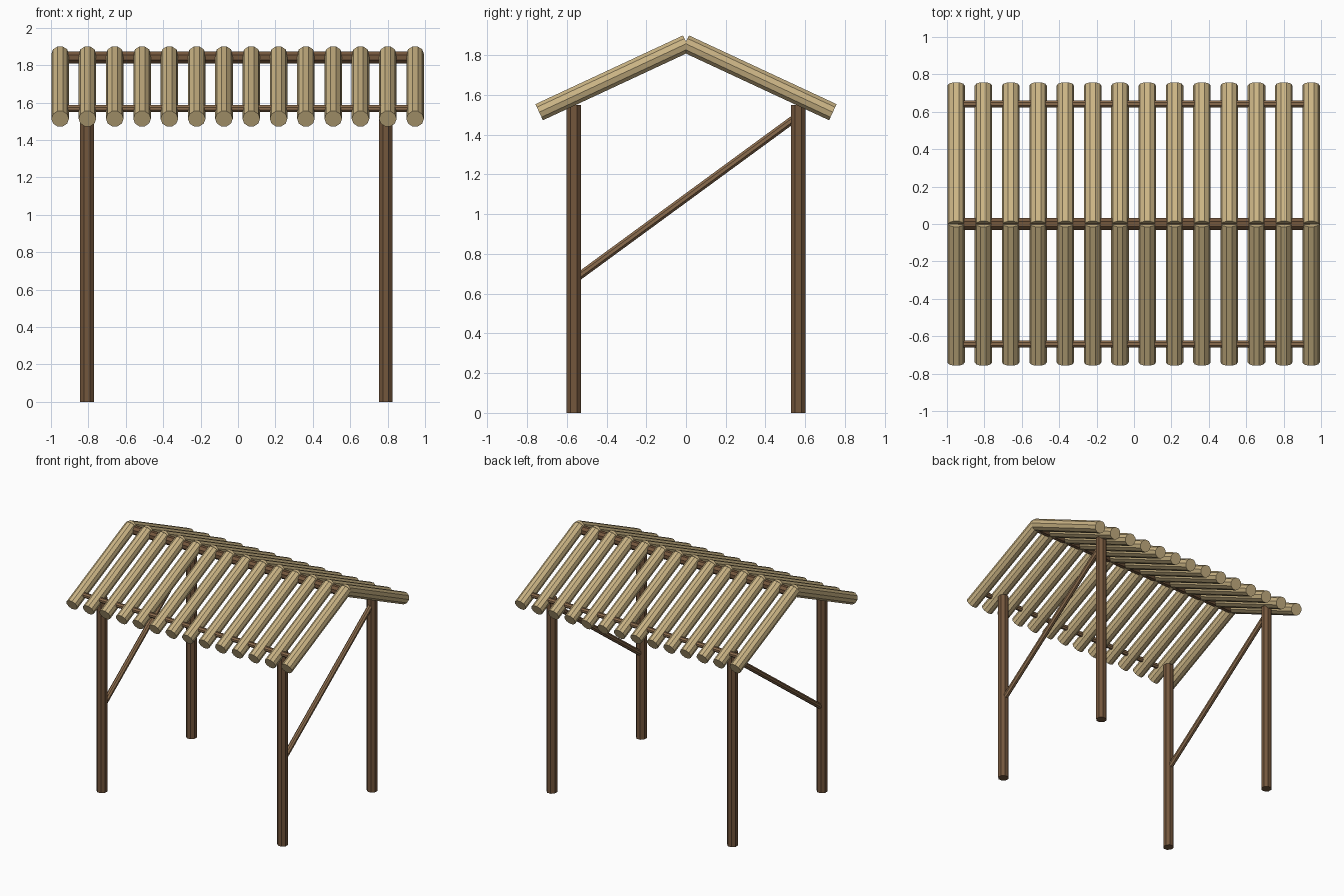
import bpy
from mathutils import Vector, Matrix
from math import pi

cube = bpy.data.objects.get("Cube")
if cube:
    bpy.data.objects.remove(cube, do_unlink=True)


def material(name, rgb):
    mat = bpy.data.materials.new(name)
    mat.use_nodes = True
    mat.diffuse_color = (*rgb, 1)
    bsdf = mat.node_tree.nodes["Principled BSDF"]
    bsdf.inputs["Base Color"].default_value = (*rgb, 1)
    bsdf.inputs["Roughness"].default_value = 0.9
    return mat


TAN = material("pale_wood", (0.60, 0.46, 0.235))
BROWN = material("dark_brown_wood", (0.175, 0.095, 0.046))
MID_BROWN = material("mid_brown_wood", (0.26, 0.15, 0.075))


def pole(name, start, end, radius, mat, sides=8):
    """Faceted round pole between two points, with a flat facing up."""
    start, end = Vector(start), Vector(end)
    axis = end - start
    bpy.ops.mesh.primitive_cylinder_add(vertices=sides, radius=radius, depth=axis.length)
    obj = bpy.context.object
    obj.name = name
    turn = axis.to_track_quat("Z", "Y").to_matrix().to_4x4()
    spin = Matrix.Rotation(pi / sides, 4, "Z")
    obj.matrix_world = Matrix.Translation((start + end) / 2) @ turn @ spin
    obj.data.materials.append(mat)
    return obj


# Four posts
for x, side in ((0.79, "left"), (-0.807, "right")):
    for sy, place in ((-1, "front"), (1, "back")):
        y = sy * 0.565
        pole(f"{place}_{side}_post", (x, y, 0), (x, y, 1.55), 0.04, BROWN)
    # Diagonal brace, rising from the front post to the back post
    pole(f"{side}_brace", (x, -0.56, 0.672), (x, 0.56, 1.492), 0.021, MID_BROWN)

# Ridge beam and eave purlins
pole("ridge_beam", (-0.94, 0, 1.84), (0.94, 0, 1.84), 0.035, BROWN)
for sy, place in ((-1, "front"), (1, "back")):
    pole(f"{place}_purlin", (-0.94, sy * 0.642, 1.567), (0.94, sy * 0.642, 1.567), 0.02, MID_BROWN)

# Roof logs, a row on each slope
COUNT = 14
for i in range(COUNT):
    x = -0.951 + i * 1.898 / (COUNT - 1)
    for sy, place in ((-1, "front"), (1, "back")):
        pole(f"{place}_roof_log_{i + 1}", (x, sy * 0.739, 1.513), (x, sy * -0.004, 1.859),
             0.047, TAN, sides=10)
